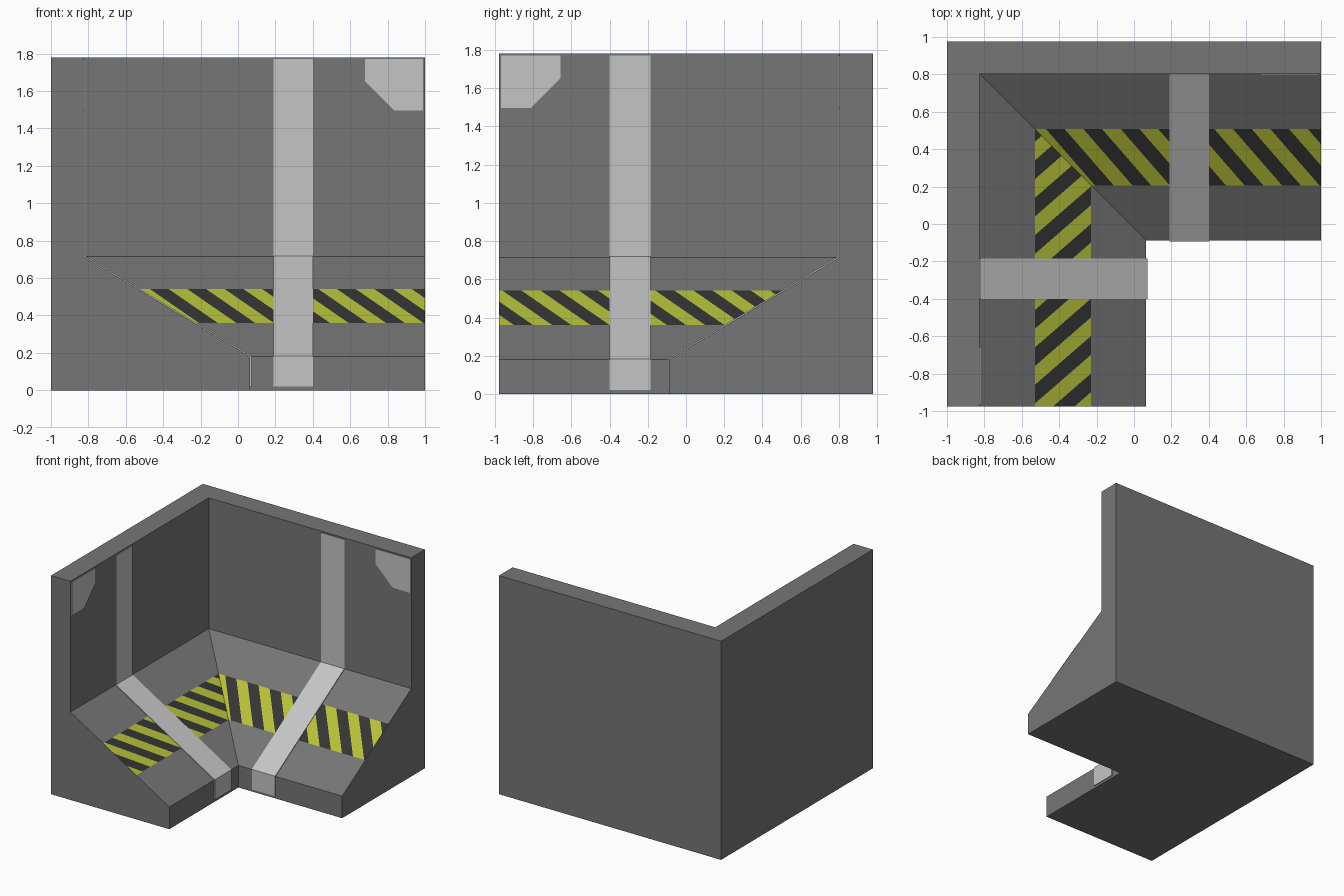
import bpy, bmesh, math
from mathutils import Vector

if "Cube" in bpy.data.objects:
    bpy.data.objects.remove(bpy.data.objects["Cube"], do_unlink=True)

HALF_Y = 0.977      # half depth; half width is 1
HEIGHT = 1.78
WALL, FOOT = 0.175, 1.065        # distances from the back of each wall
SLOPE_TOP, SLOPE_END = 0.715, 0.18


def material(name, color):
    m = bpy.data.materials.new(name)
    m.use_nodes = True
    m.diffuse_color = (*color, 1)
    m.node_tree.nodes["Principled BSDF"].inputs["Base Color"].default_value = (*color, 1)
    return m


grey = material("wall grey", (0.18, 0.18, 0.18))
light = material("light grey", (0.56, 0.56, 0.56))
yellow = material("hazard yellow", (0.47, 0.53, 0.04))
black = material("hazard black", (0.035, 0.035, 0.037))


# Each arm is described by u (along the wall), d (distance from its back) and z
def back_arm(u, d, z):
    return Vector((u, HALF_Y - d, z))


def side_arm(u, d, z):
    return Vector((d - 1, u, z))


def finish(name, bm, mats):
    bmesh.ops.recalc_face_normals(bm, faces=bm.faces)
    mesh = bpy.data.meshes.new(name)
    bm.to_mesh(mesh)
    bm.free()
    for m in mats:
        mesh.materials.append(m)
    obj = bpy.data.objects.new(name, mesh)
    bpy.context.collection.objects.link(obj)
    return obj


def loft(name, rings, mat):
    """Closed solid through rings of equal point count."""
    bm = bmesh.new()
    rows = [[bm.verts.new(p) for p in ring] for ring in rings]
    n = len(rows[0])
    for a, b in zip(rows, rows[1:]):
        for i in range(n):
            j = (i + 1) % n
            bm.faces.new((a[i], a[j], b[j], b[i]))
    bm.faces.new(rows[0])
    bm.faces.new(rows[-1])
    return finish(name, bm, [mat])


# Corner wall: one profile swept round the mitred corner
profile = [(0, 0), (FOOT, 0), (FOOT, SLOPE_END), (WALL, SLOPE_TOP),
           (WALL, HEIGHT), (0, HEIGHT)]
loft("corner_wall", [
    [side_arm(-HALF_Y, d, z) for d, z in profile],
    [side_arm(HALF_Y - d, d, z) for d, z in profile],
    [back_arm(1, d, z) for d, z in profile]], grey)


def strap(name, arm, u0, u1, t=0.006):
    """Thin band folded down the wall, slope and foot."""
    miter = 0.566 * t
    inner = [(WALL, HEIGHT - 0.01), (WALL, SLOPE_TOP), (FOOT, SLOPE_END), (FOOT, 0.02)]
    lift = [0, miter, miter, 0]
    outer = [(d + t, z + h) for (d, z), h in zip(inner, lift)]
    loft(name, [[arm(u0, d, z), arm(u1, d, z), arm(u1, e, y), arm(u0, e, y)]
                for (d, z), (e, y) in zip(inner, outer)], light)


def corner_patch(name, arm, end, t=0.006):
    """Clipped plate in the upper outer corner of a wall; end is the signed outer u."""
    s = math.copysign(1, end)
    shape = [(0.01, 1.77), (0.32, 1.77), (0.32, 1.65), (0.165, 1.495), (0.01, 1.495)]
    loft(name, [[arm(end - s * a, d, z) for a, z in shape] for d in (WALL, WALL + t)], light)


def hazard_band(name, arm, start, end, phase, d0=0.47, d1=0.77, lean=0.87, step=0.1):
    """Striped band lying on the slope, mitred at the inside corner."""
    bm = bmesh.new()
    bm.faces.new([bm.verts.new((u, d, 0)) for u, d in
                  [(start(d0), d0), (end(d0), d0), (end(d1), d1), (start(d1), d1)]])
    for k in range(-16, 17):
        bmesh.ops.bisect_plane(bm, geom=bm.verts[:] + bm.edges[:] + bm.faces[:],
                               plane_co=(phase + k * step, d0, 0),
                               plane_no=(1, -lean, 0))
    for f in bm.faces:
        c = f.calc_center_median()
        stripe = math.floor((c.x - lean * (c.y - d0) - phase) / step)
        f.material_index = 1 if stripe % 2 == 0 else 0
    fall = (SLOPE_TOP - SLOPE_END) / (FOOT - WALL)
    for v in bm.verts:
        u, d = v.co.x, v.co.y
        v.co = arm(u, d, SLOPE_TOP - fall * (d - WALL) + 0.003)
    obj = finish(name, bm, [yellow, black])
    # Turn the sheet to face upwards
    if obj.data.polygons[0].normal.z < 0:
        obj.data.flip_normals()


strap("back_strap", back_arm, 0.19, 0.40)
strap("side_strap", side_arm, -0.40, -0.185)
corner_patch("back_corner_patch", back_arm, 1)
corner_patch("side_corner_patch", side_arm, -HALF_Y)
hazard_band("back_hazard_band", back_arm, lambda d: d - 1, lambda d: 1, -0.47)
hazard_band("side_hazard_band", side_arm, lambda d: -HALF_Y, lambda d: HALF_Y - d, -0.96)
